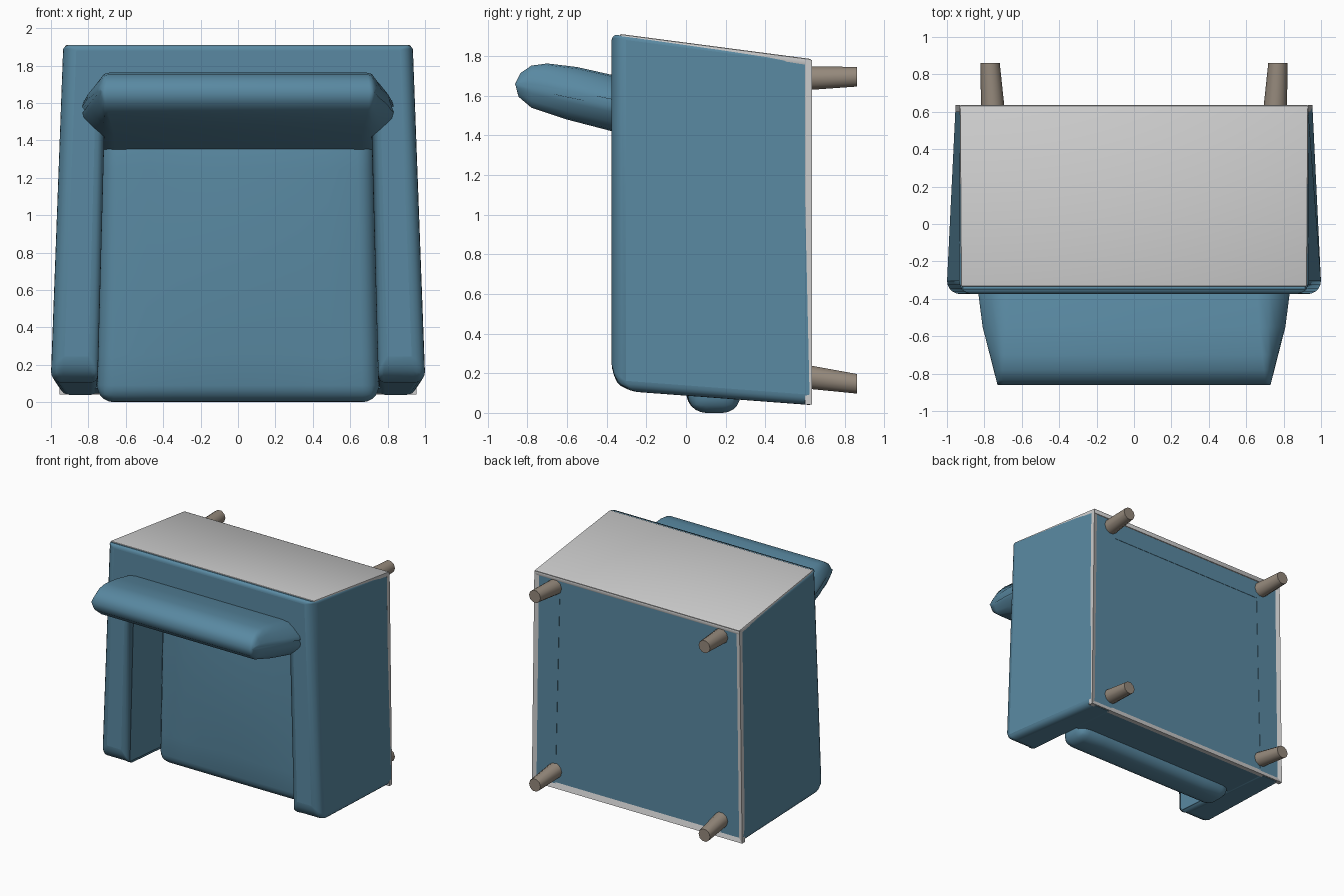
import bpy, bmesh, math
from mathutils import Vector

if "Cube" in bpy.data.objects:
    bpy.data.objects.remove(bpy.data.objects["Cube"])


def material(name, color):
    m = bpy.data.materials.new(name)
    m.diffuse_color = (*color, 1)
    m.use_nodes = True
    m.node_tree.nodes["Principled BSDF"].inputs["Base Color"].default_value = m.diffuse_color
    return m


BLUE = material("blue_fabric", (0.10, 0.25, 0.36))
WOOD = material("leg_wood", (0.30, 0.25, 0.20))


def finish(name, bm, mat=None, angle=40):
    bmesh.ops.recalc_face_normals(bm, faces=bm.faces)
    me = bpy.data.meshes.new(name)
    bm.to_mesh(me)
    bm.free()
    ob = bpy.data.objects.new(name, me)
    bpy.context.collection.objects.link(ob)
    if mat:
        me.materials.append(mat)
    bpy.context.view_layer.objects.active = ob
    ob.select_set(True)
    bpy.ops.object.shade_smooth_by_angle(angle=math.radians(angle))
    ob.select_set(False)
    return ob


def loft(bm, rings):
    """Bridge closed rings of points and cap both ends."""
    loops = [[bm.verts.new(p) for p in r] for r in rings]
    n = len(loops[0])
    for a, b in zip(loops, loops[1:]):
        for i in range(n):
            j = (i + 1) % n
            bm.faces.new((a[i], a[j], b[j], b[i]))
    bm.faces.new(loops[0])
    bm.faces.new(loops[-1][::-1])
    return loops


def bevel(bm, edges, width, segments=5):
    bmesh.ops.bevel(bm, geom=list(edges), offset=width, segments=segments,
                    profile=0.5, affect='EDGES', clamp_overlap=True)


# Upholstered shell: arms and back as one U shape, extruded along y
def shell_ring(y, low, top, wide_low, wide_top):
    h = [(wide_low, low), (wide_top, top), (-wide_top, top), (-wide_low, low),
         (-0.75, low), (-0.71, 1.60), (0.71, 1.60), (0.75, low)]
    return [(x, y, z) for x, z in h]


bm = bmesh.new()
loops = loft(bm, [shell_ring(-0.375, 0.115, 1.91, 1.005, 0.935),
                  shell_ring(0.625, 0.04, 1.78, 0.955, 0.93)])
layer = bm.edges.layers.float.new("bevel_weight_edge")
up, down = loops
for i, w in enumerate([0.55, 0.22, 0.55, 1.0, 0.4, 0.2, 0.4, 1.0]):
    bm.edges.get((up[i], up[(i + 1) % 8]))[layer] = w
for i, w in enumerate([0.4, 0.15, 0.15, 0.4, 0.25, 0, 0, 0.25]):
    bm.edges.get((up[i], down[i]))[layer] = w
bm.edges.get((up[3], up[4]))[layer] = 1.0
bm.edges.get((up[7], up[0]))[layer] = 1.0
bm.edges.get((up[4], up[5]))[layer] = 0.4
bm.edges.get((up[5], up[6]))[layer] = 0.2
bm.edges.get((up[6], up[7]))[layer] = 0.4
shell = finish("arms_and_back", bm, BLUE)
mod = shell.modifiers.new("soft_edges", 'BEVEL')
mod.limit_method = 'WEIGHT'
mod.width = 0.13
mod.segments = 5
mod.use_clamp_overlap = False

# Front rail and seat base between the arms
bm = bmesh.new()
loft(bm, [[(-0.77, y, z), (0.77, y, z), (0.77, y, 1.65), (-0.77, y, 1.65)]
          for y, z in ((0.22, 0.075), (0.622, 0.045))])
finish("seat_base", bm, BLUE)

# Seat cushion with rounded front edge and slight crown
bm = bmesh.new()
loft(bm, [[(-0.755, y, 0), (0.755, y, 0), (0.725, y, 1.5), (-0.725, y, 1.5)]
          for y in (0.01, 0.275)])
bevel(bm, bm.edges[:], 0.09, 5)
bmesh.ops.subdivide_edges(bm, edges=[e for e in bm.edges if e.calc_length() > 0.5],
                          cuts=7, use_grid_fill=True)
for v in bm.verts:
    if v.co.y < 0.1:
        fx = max(0, 1 - (v.co.x / 0.74) ** 2)
        fz = max(0, 1 - ((v.co.z - 0.75) / 0.75) ** 2)
        v.co.y -= 0.035 * fx * fz
finish("seat_cushion", bm, BLUE)

# Back pillow: side profile lofted across, pinched to a ridge at both ends
profile = [(0.05, 1.60), (-0.35, 1.70), (-0.55, 1.745), (-0.70, 1.763),
           (-0.78, 1.752), (-0.835, 1.715), (-0.862, 1.66), (-0.845, 1.595),
           (-0.78, 1.54), (-0.60, 1.48), (-0.35, 1.415), (0.05, 1.345)]


def pillow_ring(side, t, pinch):
    ring = []
    for y, z in profile:
        mid = 1.56 - (y + 0.35) * 0.2
        end = 0.835 - 0.105 * max(0, (-0.45 - y) / 0.41)
        x = 0.71 + (end - 0.71) * t
        ring.append((side * x, y, mid + (z - mid) * pinch))
    return ring


steps = [(1, 0.12), (0.93, 0.32), (0.5, 0.68), (0.1, 0.94), (-0.4, 1)]
bm = bmesh.new()
loft(bm, [pillow_ring(-1, *s) for s in steps] +
     [pillow_ring(1, *s) for s in reversed(steps)])
finish("back_pillow", bm, BLUE, 50)

# Grey rear panel, thin and following the sloped back
bm = bmesh.new()
loft(bm, [[(-w, y, z), (w, y, z), (w, y, z - 0.04), (-w, y, z - 0.04)]
          for w, y, z in ((0.925, -0.335, 1.912), (0.932, 0.634, 1.785))])
bevel(bm, bm.edges[:], 0.01, 2)
finish("rear_panel", bm)

# Grey underside panel with a shallow dished centre
bm = bmesh.new()
loops = loft(bm, [[(-0.955, y, 0.042), (0.955, y, 0.042), (0.932, y, 1.78), (-0.932, y, 1.78)]
                  for y in (0.60, 0.636)])
bmesh.ops.recalc_face_normals(bm, faces=bm.faces)
outer = max(bm.faces, key=lambda f: f.calc_center_median().y)
bmesh.ops.inset_region(bm, faces=[outer], thickness=0.09, depth=-0.02)
finish("underside_panel", bm, angle=5)

# Four splayed tapered legs
for label, z0, z1 in (("front", 0.185, 0.147), ("rear", 1.688, 1.696)):
    for side, sx in (("left", -1), ("right", 1)):
        rings = []
        for x, y, z, r in ((0.753, 0.59, z0, 0.064), (0.77, 0.862, z1, 0.052)):
            rings.append([(sx * x + r * math.cos(a), y, z + r * math.sin(a))
                          for a in (math.tau * k / 10 for k in range(10))])
        bm = bmesh.new()
        loft(bm, rings)
        finish(f"{label}_{side}_leg", bm, WOOD)
